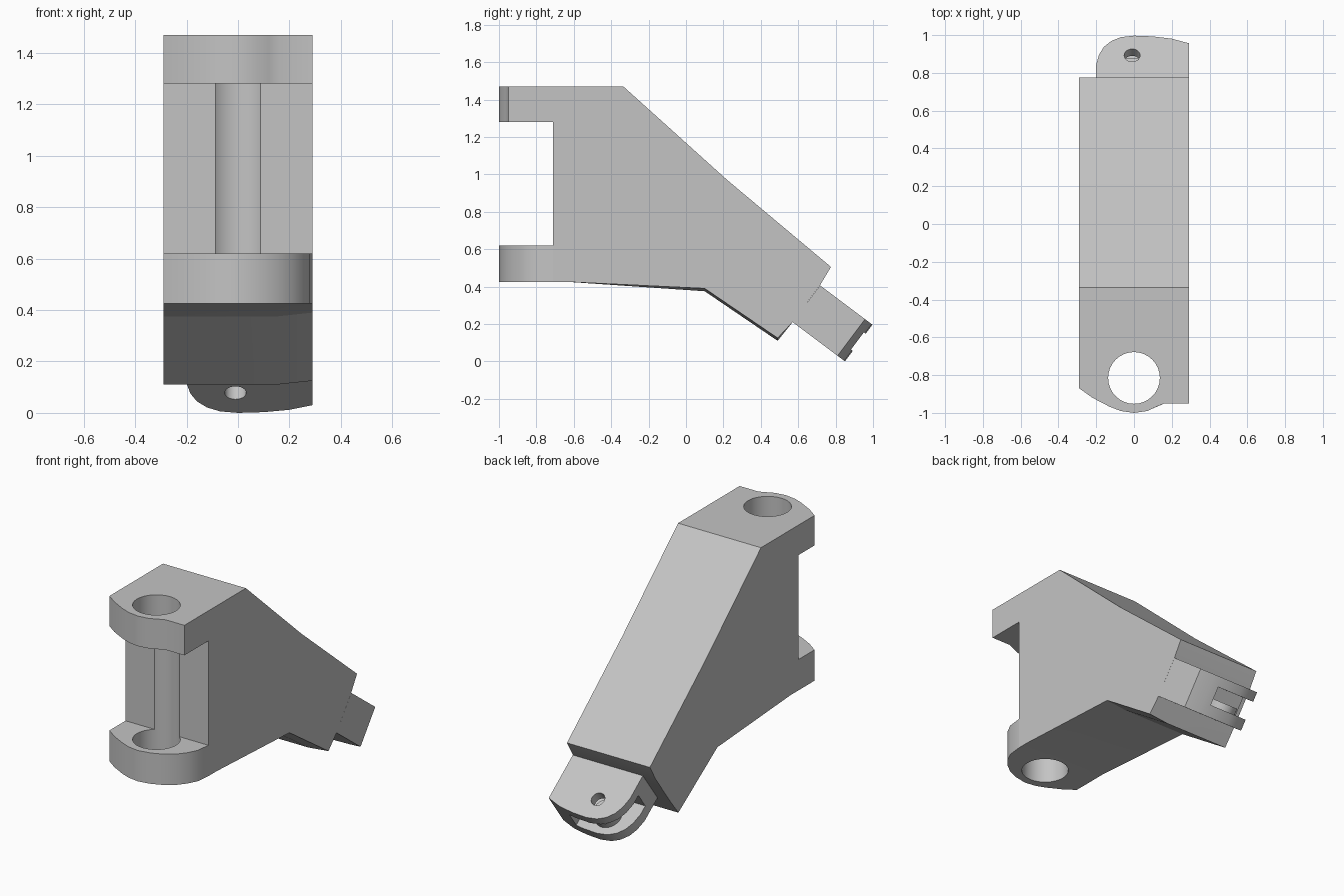
import bpy, bmesh, math
from mathutils import Matrix, Vector

cube = bpy.data.objects.get("Cube")
if cube:
    bpy.data.objects.remove(cube, do_unlink=True)

grey = bpy.data.materials.new("plain_grey")
grey.use_nodes = True
grey.diffuse_color = (0.55, 0.55, 0.55, 1)
grey.node_tree.nodes["Principled BSDF"].inputs["Base Color"].default_value = grey.diffuse_color

HALF = 0.29          # half width of the body
X, Y, Z = Vector((1, 0, 0)), Vector((0, 1, 0)), Vector((0, 0, 1))
U, W = Vector((0, 0.8, -0.6)), Vector((0, 0.6, 0.8))   # tongue axis and thickness
ROOT = Vector((0, 0.57, 0.21))                         # lower root of the tongue


def prism(name, outline, low, high, axes=(X, Y, Z), origin=Vector()):
    """Extrude an outline in the first two axes along the third."""
    a, b, c = axes
    bm = bmesh.new()
    verts = [bm.verts.new(origin + a * p + b * q + c * low) for p, q in outline]
    face = bm.faces.new(verts)
    extruded = bmesh.ops.extrude_face_region(bm, geom=[face])["geom"]
    top = [v for v in extruded if isinstance(v, bmesh.types.BMVert)]
    bmesh.ops.translate(bm, verts=top, vec=c * (high - low))
    bmesh.ops.recalc_face_normals(bm, faces=bm.faces)
    mesh = bpy.data.meshes.new(name)
    bm.to_mesh(mesh)
    bm.free()
    mesh.materials.append(grey)
    obj = bpy.data.objects.new(name, mesh)
    bpy.context.collection.objects.link(obj)
    return obj


def circle(x, y, radius, sides=32):
    steps = [2 * math.pi * i / sides for i in range(sides)]
    return [(x + radius * math.cos(t), y + radius * math.sin(t)) for t in steps]


def cut(obj, cutter):
    cutter.hide_render = True
    mod = obj.modifiers.new("cut", "BOOLEAN")
    mod.operation, mod.solver, mod.object = "DIFFERENCE", "EXACT", cutter
    bpy.context.view_layer.objects.active = obj
    bpy.ops.object.modifier_apply(modifier=mod.name)


# Wedge body, from its side profile
side = [(-0.71, 0.425), (-0.63, 0.425), (0.1, 0.375), (0.49, 0.11), (0.57, 0.21),
        (0.715, 0.405), (0.775, 0.505), (0.22, 0.97), (-0.335, 1.47), (-0.71, 1.47)]
body = prism("wedge_body", side, -HALF, HALF, (Y, Z, X))

# Slightly raised lower edge on the left side
bm = bmesh.new()
bm.from_mesh(body.data)
bmesh.ops.bisect_plane(bm, geom=bm.verts[:] + bm.edges[:] + bm.faces[:],
                       plane_co=X * 0.15, plane_no=X)
for v in bm.verts:
    if v.co.x > 0.28 and v.co.z < 0.4 and 0 < v.co.y < 0.52:
        v.co.z += 0.015
bm.to_mesh(body.data)
bm.free()

# Hinge lugs at the front
right_edge = [(-HALF, -0.71), (-HALF, -0.87), (-0.22, -0.92), (-0.13, -0.967),
              (-0.07, -0.99), (0, -1)]
top_edge = [(0.07, -0.99), (0.12, -0.967), (0.16, -0.95), (HALF, -0.95), (HALF, -0.71)]
low_edge = [(0.08, -0.985), (0.15, -0.955), (0.21, -0.91), (0.25, -0.86),
            (0.28, -0.8), (HALF, -0.71)]
upper_lug = prism("upper_lug", right_edge + top_edge, 1.28, 1.47)
lower_lug = prism("lower_lug", right_edge + low_edge, 0.425, 0.62)

# Vertical pin hole, which also grooves the body
pin = prism("pin_hole_cutter", circle(0, -0.815, 0.137), 0.2, 1.7)
for part in (body, upper_lug, lower_lug):
    cut(part, pin)

# Slanted tongue at the back, slotted and drilled
tilt = (X, U, W)
plan = [(-0.2, 0), (-0.2, 0.16), (-0.185, 0.225), (-0.16, 0.275), (-0.12, 0.315),
        (-0.07, 0.34), (0, 0.35), (0.1, 0.345), (0.2, 0.33), (HALF, 0.3), (HALF, 0)]
tongue = prism("tongue", plan, 0, 0.245, tilt, ROOT)
pocket = [(-0.4, 0.1), (0.09, 0.1), (0.15, 0.16), (0.15, 0.5), (-0.4, 0.5)]
slot = prism("slot_cutter", pocket, 0.07, 0.185, tilt, ROOT)
drill = prism("drill_cutter", circle(-0.01, 0.22, 0.042, 24), -0.1, 0.4, tilt, ROOT)
cut(tongue, slot)
cut(tongue, drill)

# Collar around the small hole inside the slot
collar = prism("slot_collar", circle(-0.01, 0.22, 0.085), 0.07, 0.11, tilt, ROOT)
cut(collar, drill)

for cutter in (pin, slot, drill):
    bpy.data.objects.remove(cutter, do_unlink=True)

# Smooth the round faces, keep the edges sharp
bpy.ops.object.select_all(action="DESELECT")
for part in (body, upper_lug, lower_lug, tongue, collar):
    part.select_set(True)
bpy.context.view_layer.objects.active = body
bpy.ops.object.shade_smooth_by_angle(angle=math.radians(30))
